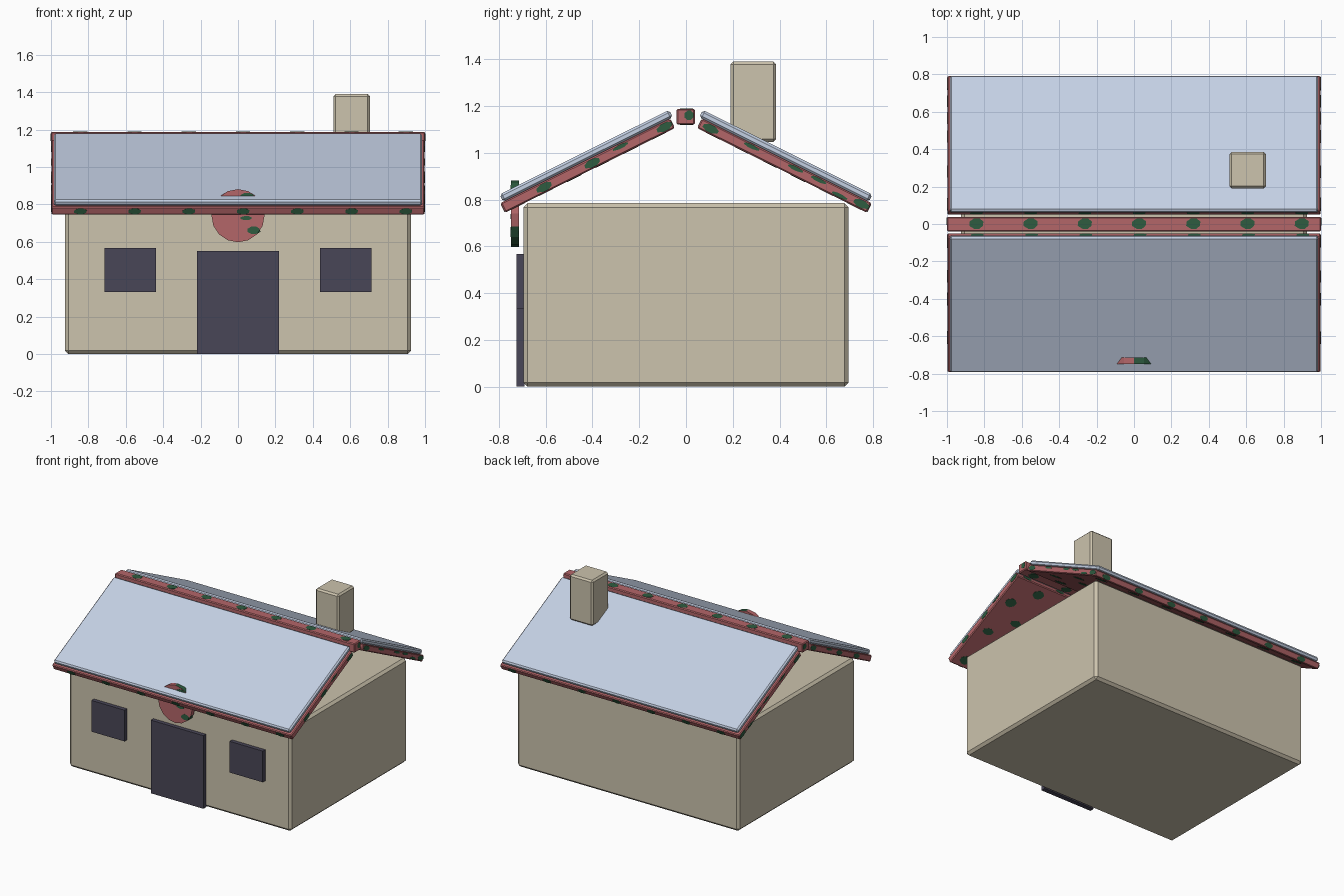
import bpy, bmesh, math, random
from mathutils import Vector, Matrix

random.seed(4)
default = bpy.data.objects.get("Cube")
if default:
    bpy.data.objects.remove(default, do_unlink=True)


def material(name, rgb):
    lin = [(c / 255 / 12.92) if c < 11 else ((c / 255 + 0.055) / 1.055) ** 2.4 for c in rgb]
    m = bpy.data.materials.new(name)
    m.use_nodes = True
    m.diffuse_color = (*lin, 1)
    m.node_tree.nodes["Principled BSDF"].inputs["Base Color"].default_value = (*lin, 1)
    return m


STONE = material("beige stone", (204, 195, 173))
SNOW = material("pale blue snow", (196, 208, 228))
RED = material("muted red", (180, 102, 105))
GREEN = material("dark green", (46, 92, 64))
DARK = material("dark slate", (73, 70, 87))


def finish(name, bm, *mats):
    mesh = bpy.data.meshes.new(name)
    bmesh.ops.recalc_face_normals(bm, faces=bm.faces)
    bm.to_mesh(mesh)
    bm.free()
    for m in mats:
        mesh.materials.append(m)
    ob = bpy.data.objects.new(name, mesh)
    bpy.context.collection.objects.link(ob)
    return ob


def box(name, mat, centre, size, bevel=0.0, tilt=0.0):
    bm = bmesh.new()
    bmesh.ops.create_cube(bm, size=1)
    bmesh.ops.scale(bm, vec=size, verts=bm.verts)
    if bevel:
        bmesh.ops.bevel(bm, geom=bm.edges[:], offset=bevel, segments=1, affect='EDGES')
    bmesh.ops.transform(bm, matrix=Matrix.Translation(centre) @ Matrix.Rotation(tilt, 4, 'X'),
                        verts=bm.verts)
    return finish(name, bm, mat)


def span(name, mat, lo, hi, bevel=0.0):
    lo, hi = Vector(lo), Vector(hi)
    return box(name, mat, (lo + hi) / 2, hi - lo, bevel)


def blob(bm, centre, u, v, ru, rv):
    """Thin irregular patch lying in the plane of u and v."""
    n = u.cross(v).normalized()
    sides = 8
    rings = []
    for h in (-0.001, 0.0012):
        rings.append([])
        for i in range(sides):
            a = math.tau * (i + 0.5) / sides
            k = 1 + 0.18 * math.sin(5 * i)
            p = centre + n * h + u * ru * k * math.cos(a) + v * rv * math.sin(a)
            rings[-1].append(bm.verts.new(p))
    low, top = rings
    bm.faces.new(low[::-1])
    bm.faces.new(top)
    for i in range(sides):
        j = (i + 1) % sides
        bm.faces.new((low[i], low[j], top[j], top[i]))


X, Y, Z = Vector((1, 0, 0)), Vector((0, 1, 0)), Vector((0, 0, 1))
COLUMNS = [-0.84 + 0.29 * i for i in range(7)]

# Walls, chimney, door and windows
span("house_body", STONE, (-0.925, -0.695, 0), (0.925, 0.695, 0.785), 0.018)
span("chimney", STONE, (0.51, 0.19, 1.047), (0.705, 0.385, 1.39), 0.012)
span("front_door", DARK, (-0.219, -0.725, 0), (0.219, -0.69, 0.551))
for side, label in ((1, "left"), (-1, "right")):
    a, b = sorted((0.438 * side, 0.714 * side))
    span(label + "_window", DARK, (a, -0.725, 0.332), (b, -0.69, 0.567))

# Roof: patterned board with a snow layer on each slope
PITCH = math.radians(26.5)
LENGTH, BOARD, COVER = 0.81, 0.046, 0.036
HALF = 0.998
GABLE = {-1: ((0.2, 0), (0.43, 0), (0.57, 1), (0.775, 0)),
         1: ((0.04, 0), (0.14, -1), (0.25, 1), (0.36, 1), (0.57, 1), (0.76, 0))}
for s, label in ((-1, "front"), (1, "back")):
    along = Vector((0, -s * math.cos(PITCH), math.sin(PITCH)))
    up = Vector((0, s * math.sin(PITCH), math.cos(PITCH)))
    eave = Vector((0, s * 0.773, 0.744))
    box(label + "_roof_board", RED, eave + along * LENGTH / 2 + up * BOARD / 2,
        (2 * HALF, LENGTH, BOARD), 0.006, -s * PITCH)
    snow_edge = Vector((0, s * 0.797, 0.822))
    box(label + "_roof_snow", SNOW, snow_edge + along * LENGTH / 2 - up * COVER / 2,
        (1.97, LENGTH, COVER), 0.01, -s * PITCH)

    bm = bmesh.new()
    # Patches on the eave and ridge edges
    for x in COLUMNS:
        blob(bm, eave + X * x + up * BOARD * 0.46, X * -s, up, 0.034, 0.019)
        blob(bm, eave + X * x + up * BOARD * 0.5 + along * LENGTH, X * s, up, 0.034, 0.017)
    # Patches on the gable ends
    for end in (-1, 1):
        for t, shift in GABLE[s]:
            r = 0.009 if shift else 0.018
            blob(bm, eave + X * HALF * end + along * t + up * (BOARD / 2 + shift * 0.01),
                 along, up * (end * -s if s > 0 else end), 0.036, r)
    # Staggered patches on the underside
    for row in range(6):
        for x in COLUMNS:
            px = x + (0.145 if row % 2 else 0)
            if abs(px) < 0.96:
                blob(bm, eave + X * px + along * (0.06 + 0.135 * row),
                     X * s, along, 0.042, random.uniform(0.026, 0.038))
    finish(label + "_roof_patches", bm, GREEN)

# Ridge beam and its patches
span("ridge_beam", RED, (-1, -0.04, 1.12), (1, 0.038, 1.188), 0.006)
bm = bmesh.new()
for x in COLUMNS:
    blob(bm, Vector((x, 0.002, 1.188)), X, Y, 0.038, 0.031)
    blob(bm, Vector((x, 0.002, 1.12)), X, -Y, 0.038, 0.031)
for end in (-1, 1):
    blob(bm, Vector((end, 0.014, 1.16)), Y * end, Z, 0.02, 0.022)
finish("ridge_patches", bm, GREEN)

# Round sign above the door, with part of its rim green
bm = bmesh.new()
bmesh.ops.create_cone(bm, cap_ends=True, segments=16, radius1=0.142, radius2=0.142, depth=0.034)
bmesh.ops.transform(bm, matrix=Matrix.Translation((0, -0.731, 0.74))
                    @ Matrix.Rotation(math.pi / 2, 4, 'X'), verts=bm.verts)
for f in bm.faces:
    c = f.calc_center_median()
    if len(f.verts) == 4 and c.x > 0 and abs(c.z - 0.74) > 0.07:
        f.material_index = 1
finish("round_sign", bm, RED, GREEN)
bm = bmesh.new()
for x, z, ru, rv in ((0.085, 0.662, 0.032, 0.023), (0.045, 0.727, 0.03, 0.012),
                     (0.05, 0.842, 0.035, 0.022), (-0.07, 0.80, 0.03, 0.02)):
    blob(bm, Vector((x, -0.748, z)), X, Z, ru, rv)
    blob(bm, Vector((x, -0.714, z)), -X, Z, ru, rv)
finish("sign_patches", bm, GREEN)
